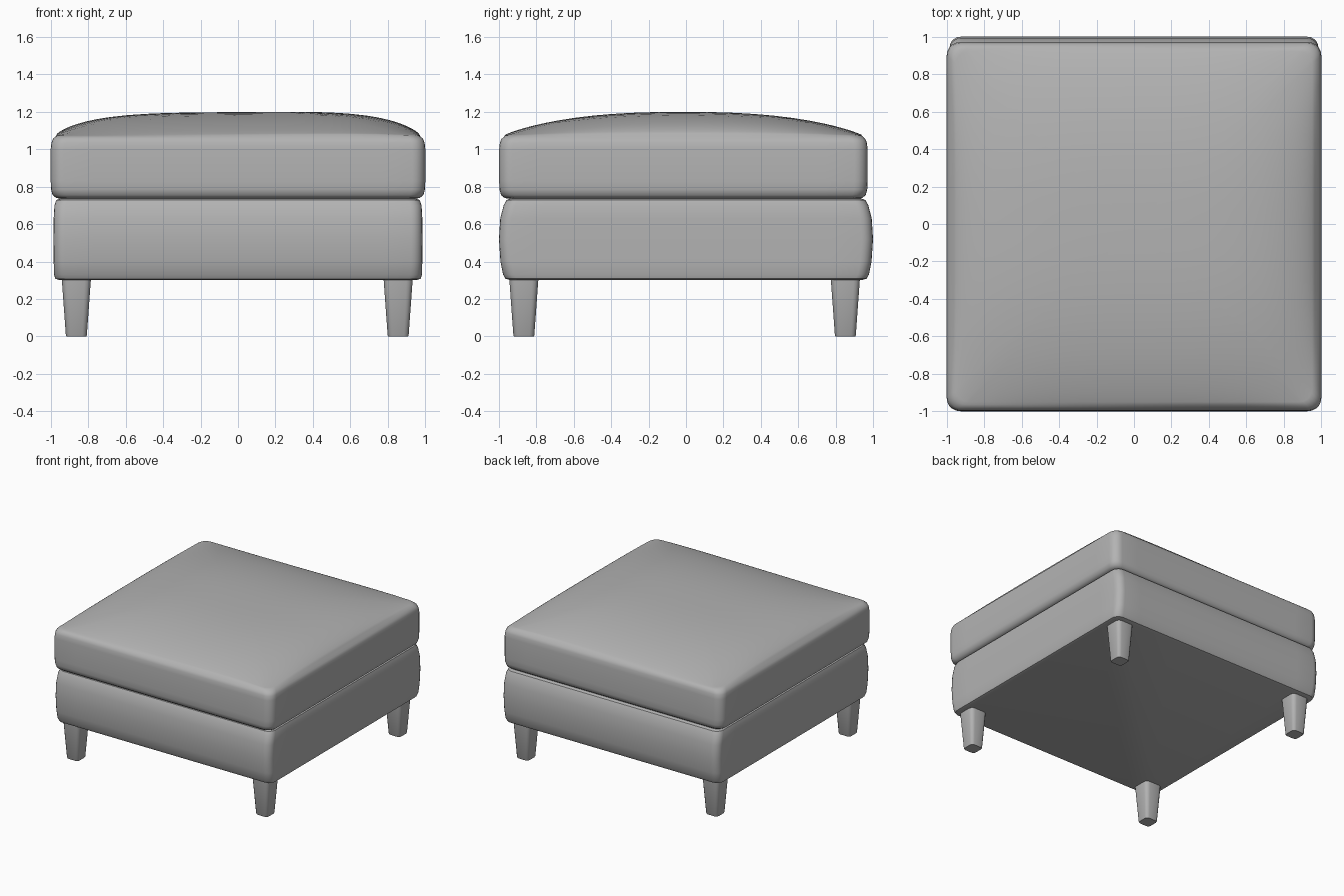
import bpy, bmesh, math

if "Cube" in bpy.data.objects:
    bpy.data.objects.remove(bpy.data.objects["Cube"])

grey = bpy.data.materials.new("upholstery grey")
grey.diffuse_color = (0.45, 0.45, 0.45, 1)
grey.use_nodes = True
grey.node_tree.nodes["Principled BSDF"].inputs["Base Color"].default_value = grey.diffuse_color


def ring(cx, cy, hx, hy, r, arc=5, side=12):
    """Rounded rectangle outline with extra points along its straight sides."""
    pts = []
    corners = [(1, 1, 0), (-1, 1, 90), (-1, -1, 180), (1, -1, 270)]
    for sx, sy, a0 in corners:
        for i in range(arc + 1):
            a = math.radians(a0 + 90 * i / arc)
            pts.append((cx + sx * (hx - r) + r * math.cos(a),
                        cy + sy * (hy - r) + r * math.sin(a)))
    out, n = [], len(pts)
    for i, p in enumerate(pts):
        out.append(p)
        if i % (arc + 1) == arc:
            q = pts[(i + 1) % n]
            for k in range(1, side):
                t = k / side
                out.append((p[0] + (q[0] - p[0]) * t, p[1] + (q[1] - p[1]) * t))
    return out


def loft(name, rings, angle=40):
    """Skin a stack of equal rings of 3D points and cap both ends."""
    bm = bmesh.new()
    loops = [[bm.verts.new(p) for p in r] for r in rings]
    n = len(loops[0])
    for a, b in zip(loops, loops[1:]):
        for i in range(n):
            j = (i + 1) % n
            bm.faces.new((a[i], a[j], b[j], b[i]))
    bm.faces.new(loops[0][::-1])
    bm.faces.new(loops[-1])
    bmesh.ops.recalc_face_normals(bm, faces=bm.faces)
    me = bpy.data.meshes.new(name)
    bm.to_mesh(me)
    bm.free()
    me.materials.append(grey)
    ob = bpy.data.objects.new(name, me)
    bpy.context.collection.objects.link(ob)
    bpy.ops.object.select_all(action='DESELECT')
    ob.select_set(True)
    bpy.context.view_layer.objects.active = ob
    bpy.ops.object.shade_smooth_by_angle(angle=math.radians(angle))
    return ob


# Padded base: (x half size, y half size, height)
base = [(0.955, 0.945, 0.302), (0.975, 0.965, 0.308), (0.982, 0.978, 0.33),
        (0.984, 0.992, 0.40), (0.985, 1.0, 0.52), (0.984, 0.993, 0.63),
        (0.98, 0.975, 0.70), (0.97, 0.96, 0.728), (0.94, 0.93, 0.74)]
loft("base", [[(x, y, z) for x, y in ring(0, 0, hx, hy, 0.06)] for hx, hy, z in base])


# Cushion: upright sides, then a crowned top
def crown(x, y):
    u = min(1, abs(x) / 0.975)
    v = min(1, abs(y + 0.015) / 0.96)
    return 0.128 * (1 - u ** 4) ** 0.7 * (1 - v ** 2.5) ** 0.85 + 0.008 * x * (1 - u ** 4)


CY = -0.014
profile = [(0.06, 0.735), (0.03, 0.739), (0.01, 0.755), (0.002, 0.785), (0, 0.83),
           (0, 1.0), (0.004, 1.035), (0.012, 1.055), (0.025, 1.066)]
rings = [[(x, y, z) for x, y in ring(0, CY, 1 - d, 0.985 - d, 0.07)] for d, z in profile]
rim = ring(0, CY, 0.975, 0.96, 0.07)
for s in (0.99, 0.975, 0.95, 0.92, 0.88, 0.83, 0.77, 0.7, 0.6, 0.5, 0.4, 0.3, 0.2, 0.1, 0.03):
    pts = [(x * s, CY + (y - CY) * s) for x, y in rim]
    rings.append([(x, y, 1.07 + crown(x, y)) for x, y in pts])
loft("cushion", rings)

# Tapered legs with softened corners
for side, x in (("left", -0.863), ("right", 0.855)):
    for end, y in (("front", -0.867), ("back", 0.852)):
        loft(end + "_" + side + "_leg",
             [[(px, py, z) for px, py in ring(x, y, h, h, r, 3, 1)]
              for h, r, z in ((0.053, 0.024, 0), (0.056, 0.025, 0.006), (0.078, 0.034, 0.31))], 45)
